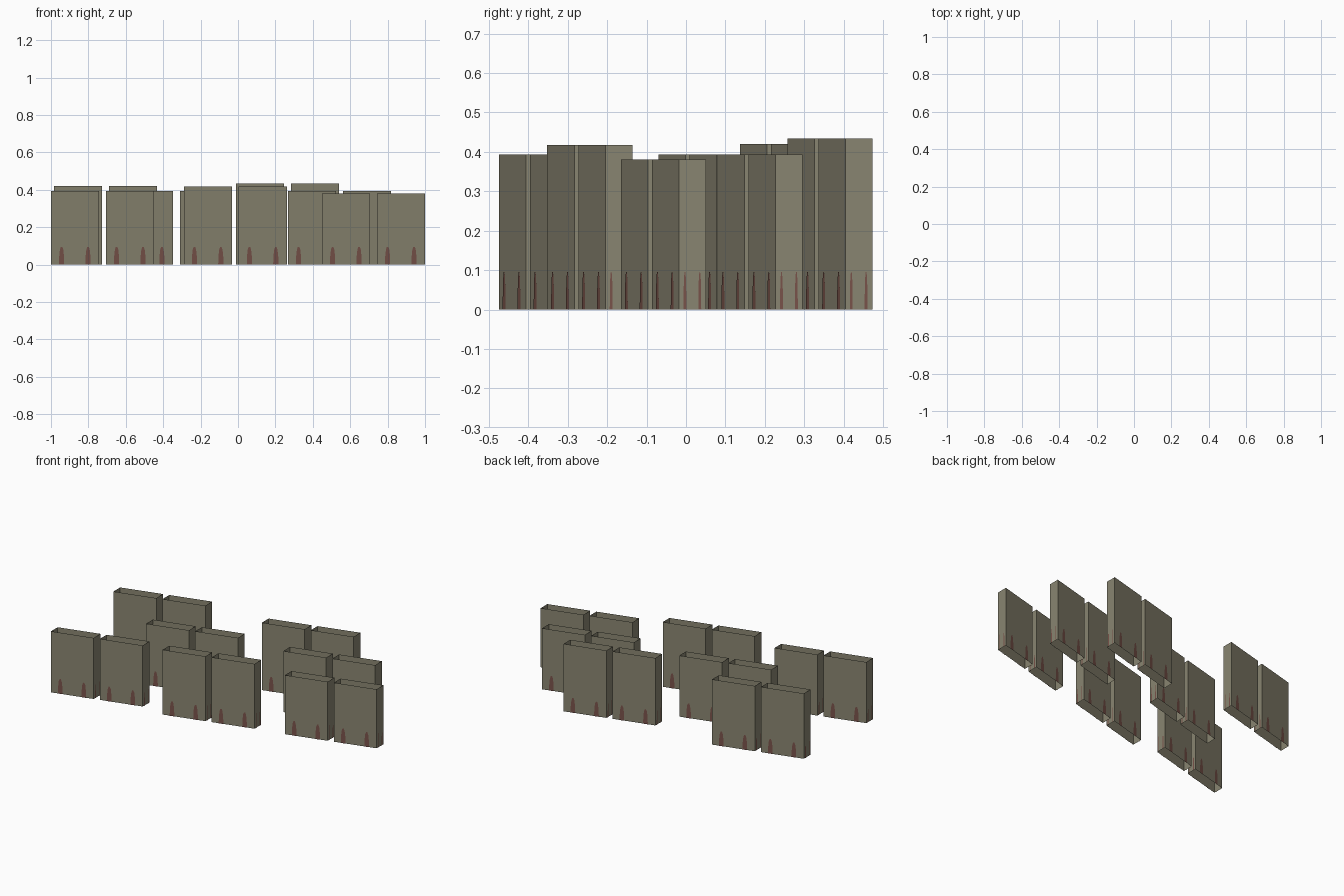
import bpy
from mathutils import Vector

if "Cube" in bpy.data.objects:
    bpy.data.objects.remove(bpy.data.objects["Cube"])

# Colours
def flat(name, rgb):
    m = bpy.data.materials.new(name)
    m.diffuse_color = (*rgb, 1)
    m.use_nodes = True
    m.node_tree.nodes["Principled BSDF"].inputs["Base Color"].default_value = m.diffuse_color
    return m

concrete = flat("olive_concrete", (0.25, 0.235, 0.165))
rust = flat("rust_stain", (0.19, 0.085, 0.068))

# Skewed footprint shared by every block (counter-clockwise from front left)
W, SKEW, DEPTH = 0.257, 0.0685, 0.0685
FOOT = [(0, 0), (W, SKEW), (W, SKEW + DEPTH), (0, DEPTH)]
STEP = Vector((0.294, 0.0787, 0))      # offset between the two blocks of a pair

# Half outline of a pointed stain: (half width as share of wall, height)
STAIN = [(0.055, 0.0), (0.05, 0.045), (0.035, 0.08), (0.015, 0.095)]


def make(name, verts, faces, mat):
    me = bpy.data.meshes.new(name)
    me.from_pydata(verts, [], faces)
    me.materials.append(mat)
    ob = bpy.data.objects.new(name, me)
    bpy.context.collection.objects.link(ob)


def block(name, origin, h):
    base = [origin + Vector((x, y, 0)) for x, y in FOOT]
    # Open shell: four walls, no lid and no floor
    verts = base + [p + Vector((0, 0, h)) for p in base]
    make(name + "_walls", verts,
         [(i, (i + 1) % 4, (i + 1) % 4 + 4, i + 4) for i in range(4)], concrete)
    # Two rust stains at the foot of each wall
    sv, sf = [], []
    for i in range(4):
        a, b = base[i], base[(i + 1) % 4]
        d = b - a
        out = Vector((d.y, -d.x, 0)).normalized() * 0.0015
        for u in (0.22, 0.77):
            outline = [(u + w, z) for w, z in STAIN] + \
                      [(u - w, z) for w, z in reversed(STAIN)]
            n = len(sv)
            sv += [a + d * t + out + Vector((0, 0, z)) for t, z in outline]
            sf.append(tuple(range(n, n + len(outline))))
    make(name + "_stains", sv, sf, rust)


# Pairs of blocks: x, y of the front left corner, and height
PAIRS = [(-1.0, -0.475, 0.393), (-0.983, 0.137, 0.42), (-0.605, -0.07, 0.393),
         (-0.29, -0.352, 0.417), (-0.01, 0.257, 0.434), (0.267, 0.08, 0.393),
         (0.449, -0.165, 0.38)]
for k, (x, y, h) in enumerate(PAIRS):
    for j, side in enumerate(("left", "right")):
        block(f"block_{k + 1}_{side}", Vector((x, y, 0)) + STEP * j, h)
